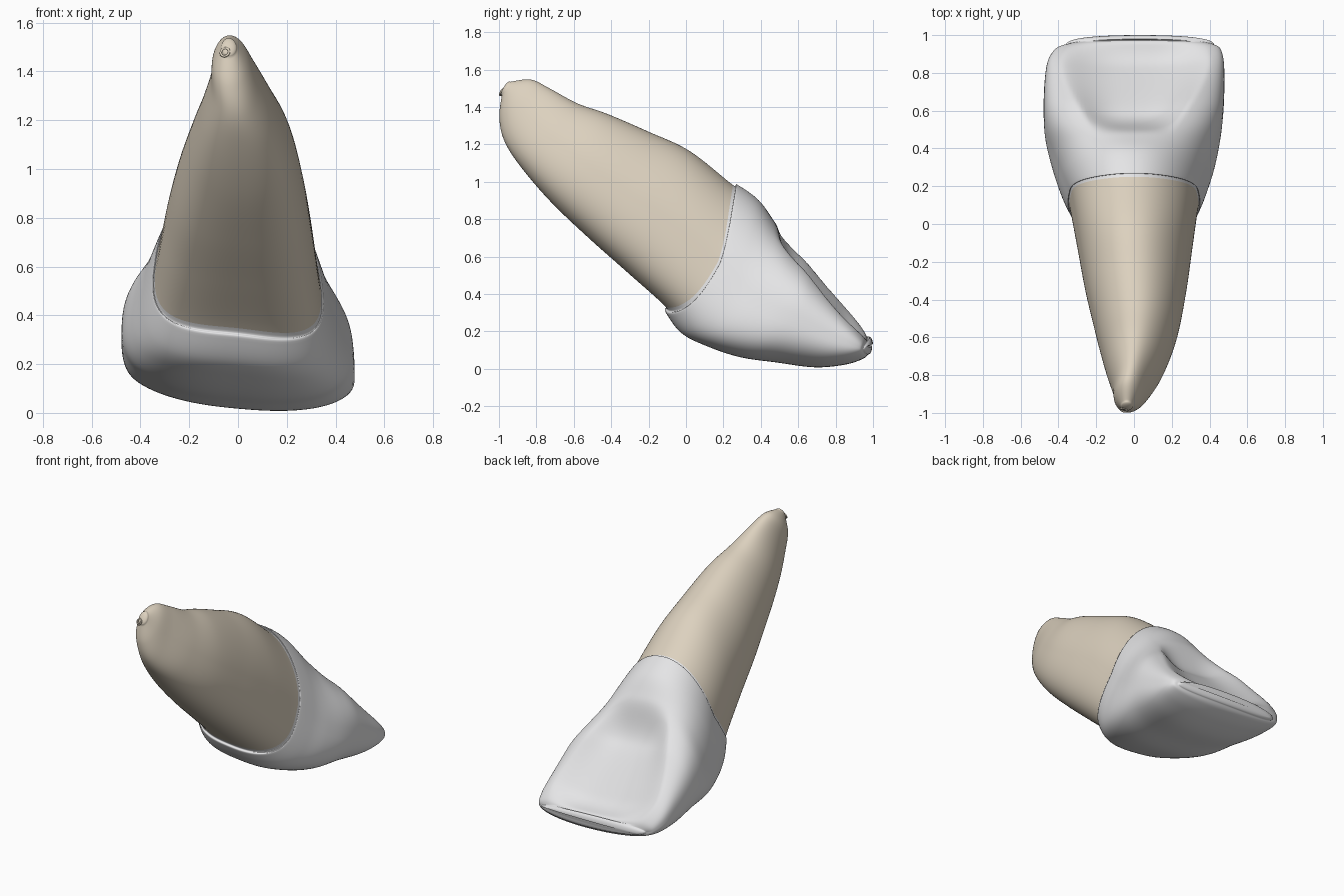
import bpy, bmesh, math
from mathutils import Vector

if "Cube" in bpy.data.objects:
    bpy.data.objects.remove(bpy.data.objects["Cube"])

# Cross-sections from root tip to biting edge:
# labial point (y, z), lingual point (y, z), left x, right x
ROOT = [
    (-0.985, 1.46, -0.937, 1.535, -0.07, -0.005),
    (-0.998, 1.34, -0.83, 1.548, -0.105, 0.042),
    (-0.97, 1.21, -0.73, 1.505, -0.115, 0.09),
    (-0.88, 1.065, -0.58, 1.43, -0.155, 0.165),
    (-0.72, 0.875, -0.42, 1.38, -0.205, 0.235),
    (-0.52, 0.68, -0.20, 1.29, -0.26, 0.28),
    (-0.32, 0.50, 0.02, 1.19, -0.30, 0.31),
    (-0.12, 0.32, 0.25, 1.01, -0.34, 0.34),
]
CROWN = [
    (-0.11, 0.28, 0.275, 1.01, -0.352, 0.352),
    (-0.03, 0.175, 0.39, 0.925, -0.395, 0.39),
    (0.10, 0.11, 0.48, 0.80, -0.437, 0.43),
    (0.28, 0.05, 0.565, 0.685, -0.472, 0.46),
    (0.48, 0.02, 0.67, 0.58, -0.48, 0.475),
    (0.68, -0.005, 0.78, 0.45, -0.475, 0.48),
    (0.84, 0.01, 0.88, 0.325, -0.455, 0.475),
    (0.94, 0.042, 0.955, 0.23, -0.41, 0.455),
    (0.975, 0.07, 0.98, 0.18, -0.36, 0.425),
]
ROWS = ROOT + CROWN
NECK = len(ROOT) - 1
LAST = len(ROWS) - 1
N = 112


def keyed(t, *keys):
    """Smooth interpolation through (t, value) keys."""
    if t <= keys[0][0]:
        return keys[0][1]
    for (a, u), (b, v) in zip(keys, keys[1:]):
        if t <= b:
            f = (t - a) / (b - a)
            return u + (v - u) * f * f * (3 - 2 * f)
    return keys[-1][1]


def section(t):
    """Catmull-Rom blend of the section table."""
    i = min(int(t), LAST - 1)
    f = t - i
    p0, p1, p2, p3 = (ROWS[min(max(k, 0), LAST)] for k in (i - 1, i, i + 1, i + 2))
    return [0.5 * (2 * b + (c - a) * f + (2 * a - 5 * b + 4 * c - d) * f * f
                   + (3 * b - a - 3 * c + d) * f ** 3)
            for a, b, c, d in zip(p0, p1, p2, p3)]


def ring(t):
    by, bz, ty, tz, xl, xr = section(t)
    ny, nz = ty - by, tz - bz
    h = math.hypot(ny, nz)
    ny, nz = ny / h, nz / h
    bow = keyed(t, (2, 0), (7, 0.12), (9, 0.11), (13, 0.02), (16, -0.03))
    taper = keyed(t, (0, 0.05), (6, 0.14), (9, 0.14), (12, 0.02), (15, 0))
    labial = keyed(t, (0, 2), (4, 2.4), (7, 2.9), (10, 2.7), (13, 2.4), (16, 2.2))
    lingual = keyed(t, (0, 2), (9, 2.1), (12, 2.8), (14, 3.0), (16, 2.2))
    fossa = keyed(t, (9.9, 0), (11.6, 0.11), (13.6, 0.115), (15.5, 0.03), (16, 0))
    width = keyed(t, (10, 0.5), (14, 0.85))
    tilt = keyed(t, (0, 0), (7, 0.11), (13, 0.09), (16, 0.04))
    pts = []
    for k in range(N):
        a = 2 * math.pi * k / N
        c, s = math.cos(a), math.sin(a)
        e = 2 / (lingual if c > 0 else labial)
        c = math.copysign(abs(c) ** e, c)
        s = math.copysign(abs(s) ** e, s)
        xn = s * (1 - taper * c) / (1 + 0.2 * taper)
        x = (xl + xr) / 2 + (xr - xl) / 2 * xn
        d = c * h / 2
        if c > 0:                                   # hollow between the ridges
            d -= fossa * max(0, 1 - abs(xn / width) ** 3) ** 1.5
        b = bow * s * s * (1 - 0.55 * max(c, 0))
        y = (by + ty) / 2 + ny * d + nz * b
        z = (bz + tz) / 2 + nz * d - ny * b - tilt * (x + 0.25 * c)
        pts.append(Vector((x, y, z)))
    return pts


def loft(name, t0, t1, steps, mat, tip_start=None, tip_end=None, keep_x=0.0):
    bm = bmesh.new()
    rings = [[bm.verts.new(p) for p in ring(t0 + (t1 - t0) * i / steps)]
             for i in range(steps + 1)]
    for r, q in zip(rings, rings[1:]):
        for k in range(N):
            j = (k + 1) % N
            bm.faces.new((r[k], r[j], q[j], q[k]))
    # rounded caps: shrinking rings pushed out toward the tip
    for r, tip in ((rings[0], tip_start), (rings[-1], tip_end)):
        if tip is None:
            continue
        mid = sum((v.co for v in r), Vector()) / N
        push = Vector(tip)
        base = [v.co.copy() for v in r]
        prev = r
        for m in range(1, 8):
            a = m / 8 * math.pi / 2
            ca, sa = math.cos(a), math.sin(a)
            cur = []
            for p in base:
                o = p - mid
                o = Vector((o.x * (ca + (1 - ca) * keep_x),
                            o.y * (ca + (1 - ca) * keep_x), o.z * ca))
                cur.append(bm.verts.new(mid + o + push * sa))
            for k in range(N):
                j = (k + 1) % N
                bm.faces.new((prev[k], prev[j], cur[j], cur[k]))
            prev = cur
        bm.faces.new(prev)
    bmesh.ops.recalc_face_normals(bm, faces=bm.faces)
    if sum((f.normal.dot(f.calc_center_median() - Vector((0, 0, 0.7))) for f in bm.faces)) < 0:
        bmesh.ops.reverse_faces(bm, faces=bm.faces)
    me = bpy.data.meshes.new(name)
    bm.to_mesh(me)
    bm.free()
    me.materials.append(mat)
    me.shade_smooth()
    ob = bpy.data.objects.new(name, me)
    bpy.context.collection.objects.link(ob)
    return ob


def material(name, rgb):
    m = bpy.data.materials.new(name)
    m.diffuse_color = (*rgb, 1)
    m.use_nodes = True
    m.node_tree.nodes["Principled BSDF"].inputs["Base Color"].default_value = m.diffuse_color
    return m


ivory = material("root ivory", (0.72, 0.64, 0.52))
white = material("enamel white", (0.78, 0.78, 0.79))

# Root and crown share the neck line
root = loft("root", 0, NECK, 56, ivory, tip_start=(0, -0.012, 0.012))
loft("crown", NECK, LAST, 72, white, tip_end=(0, 0.022, 0), keep_x=0.88)

# Small rim of the canal opening at the root tip
spot = min((v.co for v in root.data.vertices),
           key=lambda p: (p - Vector((-0.06, -1.0, 1.48))).length)
bpy.ops.mesh.primitive_torus_add(major_radius=0.018, minor_radius=0.005,
                                 major_segments=24, minor_segments=8,
                                 location=spot + Vector((0, -0.001, 0)),
                                 rotation=(math.radians(65), 0, math.radians(-20)))
rim = bpy.context.object
rim.name = "canal_rim"
rim.data.materials.append(ivory)
rim.data.shade_smooth()
